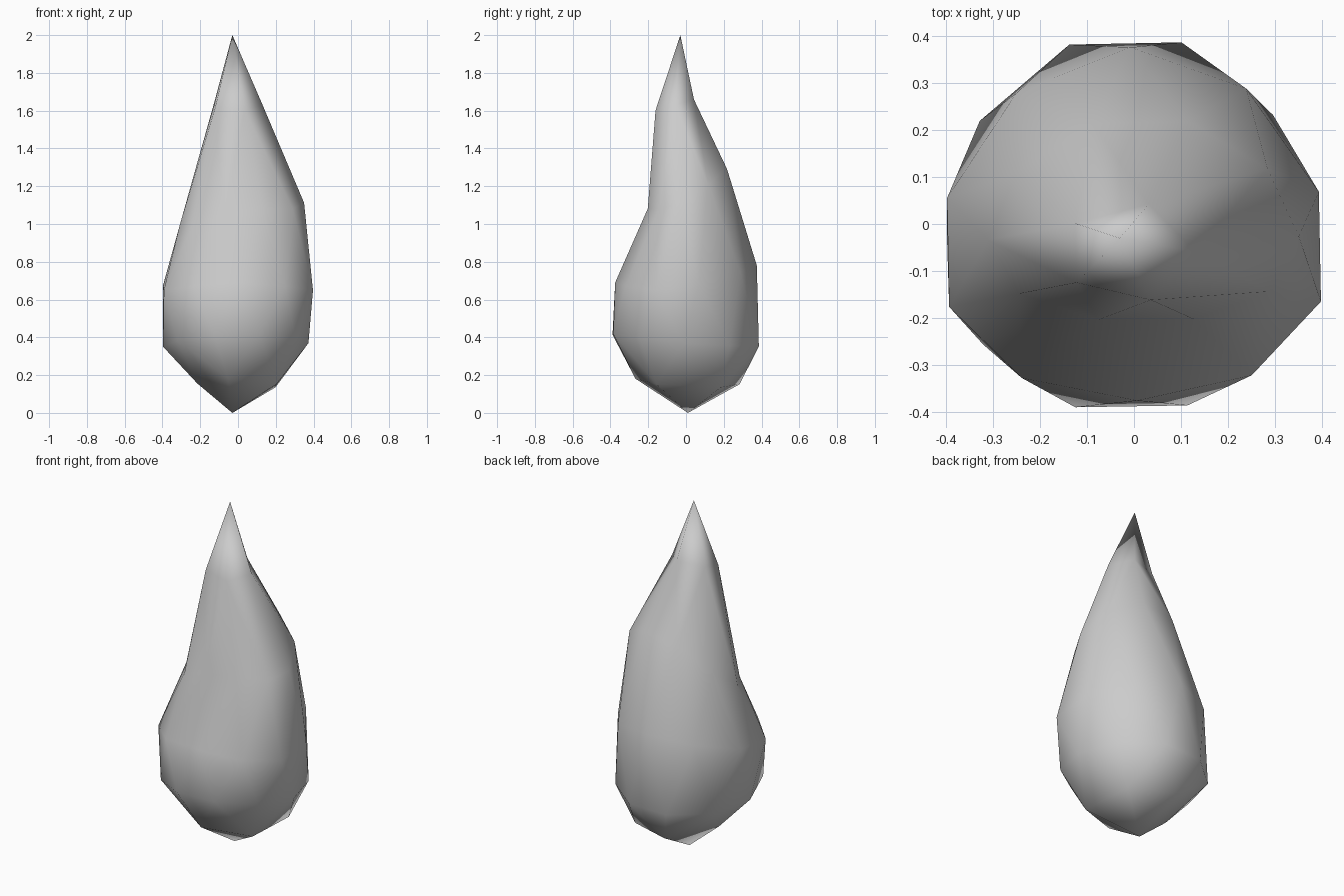
import bpy
import math

cube = bpy.data.objects.get("Cube")
if cube:
    bpy.data.objects.remove(cube, do_unlink=True)

# Rings of the drop: sphere height, centre x, centre y, radius x, radius y,
# sideways bow, height, tilt along x, tilt along y, lift at front and back
RINGS = [
    (-1.00, -0.03, 0.01, 0, 0, 0, 0, 0, 0, 0),
    (-0.85, 0.015, 0.01, 0.23, 0.29, 0, 0.145, -0.01, -0.015, 0.02),
    (-0.49, -0.012, 0, 0.385, 0.405, 0.02, 0.36, 0.01, -0.035, 0.025),
    (0.00, 0, 0, 0.415, 0.375, 0.06, 0.655, 0, 0.045, 0.08),
    (0.49, 0.02, 0.01, 0.33, 0.22, 0.04, 1.05, 0.06, 0.11, 0.13),
    (0.85, -0.01, -0.06, 0.14, 0.107, 0, 1.63, 0, 0.03, 0),
    (1.00, -0.03, -0.03, 0, 0, 0, 2, 0, 0, 0),
]

# Drop body, a low-poly sphere drawn out into a bent tip
bpy.ops.mesh.primitive_ico_sphere_add(subdivisions=2, radius=1)
drop = bpy.context.object
drop.name = "drop_body"
turn = math.radians(1)
for v in drop.data.vertices:
    unit = v.co.normalized()
    angle = math.atan2(unit.y, unit.x) + turn
    c, s = math.cos(angle), math.sin(angle)
    ring = min(RINGS, key=lambda r: abs(r[0] - unit.z))
    _, cx, cy, rx, ry, bow, height, tilt_x, tilt_y, lift = ring
    v.co = (cx + rx * c,
            cy + ry * s - bow * c * c,
            height + tilt_x * c + tilt_y * s + lift * s * s)
bpy.ops.object.shade_smooth()

# Plain grey finish
grey = bpy.data.materials.new("light_grey")
grey.use_nodes = True
colour = (0.6, 0.6, 0.6, 1)
grey.diffuse_color = colour
grey.node_tree.nodes["Principled BSDF"].inputs["Base Color"].default_value = colour
drop.data.materials.clear()
drop.data.materials.append(grey)
